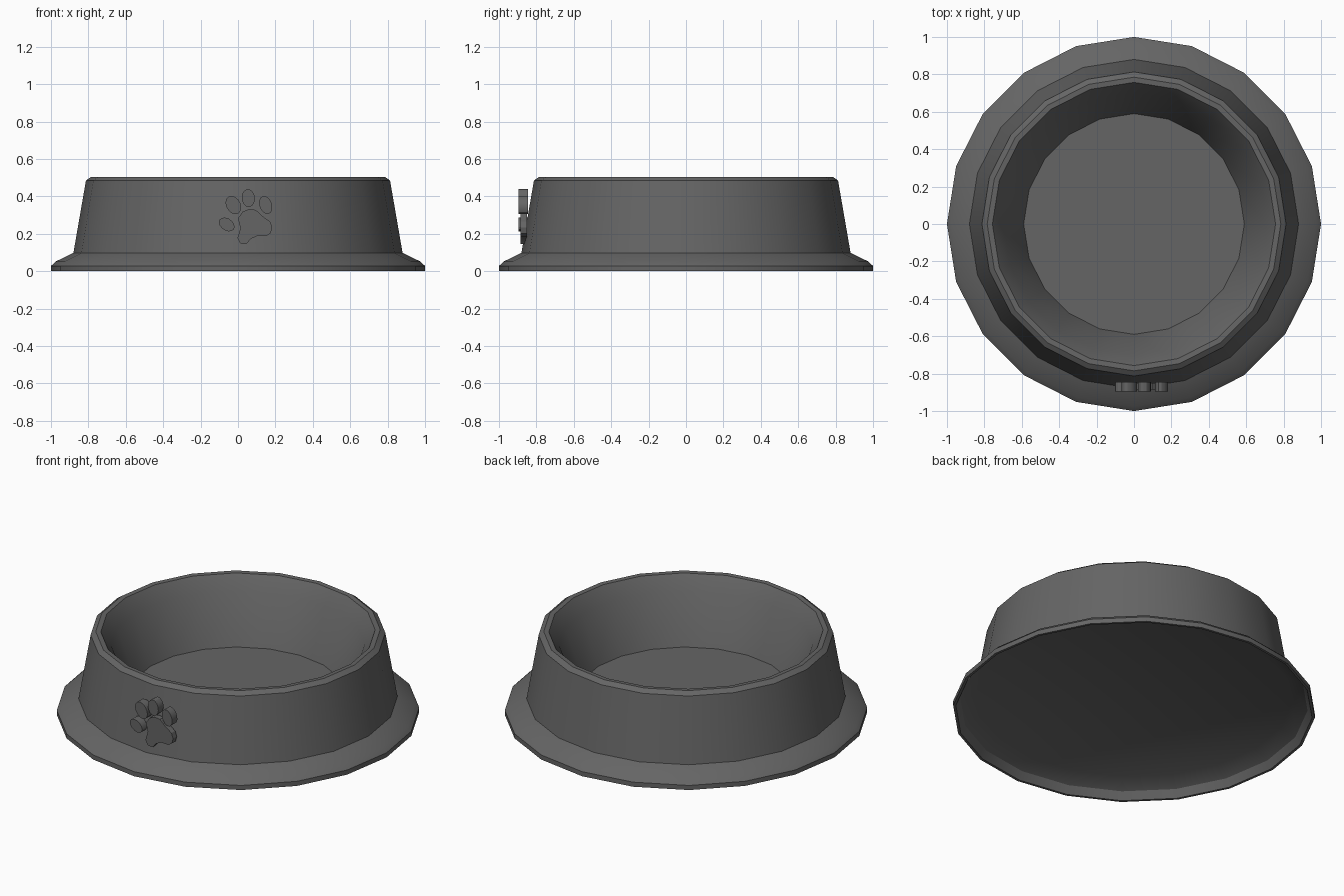
import bpy, bmesh
from math import sin, cos, pi, radians

if "Cube" in bpy.data.objects:
    bpy.data.objects.remove(bpy.data.objects["Cube"])

mat = bpy.data.materials.new("dark_grey")
mat.diffuse_color = (0.13, 0.13, 0.13, 1)
mat.use_nodes = True
mat.node_tree.nodes["Principled BSDF"].inputs["Base Color"].default_value = mat.diffuse_color


def finish(bm, name):
    bmesh.ops.recalc_face_normals(bm, faces=bm.faces)
    me = bpy.data.meshes.new(name)
    bm.to_mesh(me)
    bm.free()
    me.materials.append(mat)
    ob = bpy.data.objects.new(name, me)
    bpy.context.collection.objects.link(ob)
    bpy.ops.object.select_all(action='DESELECT')
    ob.select_set(True)
    bpy.context.view_layer.objects.active = ob
    bpy.ops.object.shade_smooth_by_angle(angle=radians(30))
    return ob


def lathe(name, profile, sides):
    bm = bmesh.new()
    rings = [[bm.verts.new((r * cos(2 * pi * i / sides), r * sin(2 * pi * i / sides), z))
              for i in range(sides)] for r, z in profile]
    for a, b in zip(rings, rings[1:]):
        for i in range(sides):
            j = (i + 1) % sides
            bm.faces.new((a[i], a[j], b[j], b[i]))
    bm.faces.new(rings[0])
    bm.faces.new(rings[-1])
    return finish(bm, name)


def plate(name, outline, y_front, y_back):
    bm = bmesh.new()
    face = bm.faces.new([bm.verts.new((x, y_front, z)) for x, z in outline])
    ext = bmesh.ops.extrude_face_region(bm, geom=[face], use_keep_orig=True)
    for v in ext['geom']:
        if isinstance(v, bmesh.types.BMVert):
            v.co.y = y_back
    return finish(bm, name)


# Bowl: recessed underside, flared foot, tapered wall, rim, inner basin
lathe("bowl", [(0.875, 0.09), (0.96, 0.045), (0.985, 0.0), (1.0, 0.0), (1.0, 0.028),
               (0.975, 0.052), (0.88, 0.098), (0.813, 0.485), (0.785, 0.505), (0.757, 0.503),
               (0.70, 0.42), (0.59, 0.13)], 20)

# Paw toes: x, z, long radius, short radius, tilt
toes = [(-0.06, 0.25, 0.046, 0.032, -35), (-0.025, 0.354, 0.052, 0.038, -60),
        (0.055, 0.391, 0.048, 0.035, -85), (0.148, 0.354, 0.050, 0.033, 110)]
for n, (cx, cz, a, b, deg) in enumerate(toes):
    t = radians(deg)
    pts = []
    for i in range(14):
        u, v = a * cos(2 * pi * i / 14), b * sin(2 * pi * i / 14)
        pts.append((cx + u * cos(t) - v * sin(t), cz + u * sin(t) + v * cos(t)))
    plate(f"paw_toe_{n + 1}", pts, -0.895, -0.845)

# Paw main pad
plate("paw_pad", [(0.0, 0.283), (0.025, 0.318), (0.06, 0.332), (0.095, 0.328), (0.13, 0.295),
                  (0.172, 0.265), (0.183, 0.235), (0.175, 0.203), (0.15, 0.187), (0.105, 0.19),
                  (0.067, 0.172), (0.045, 0.145), (0.013, 0.148), (-0.003, 0.177),
                  (0.013, 0.23)], -0.886, -0.85)
